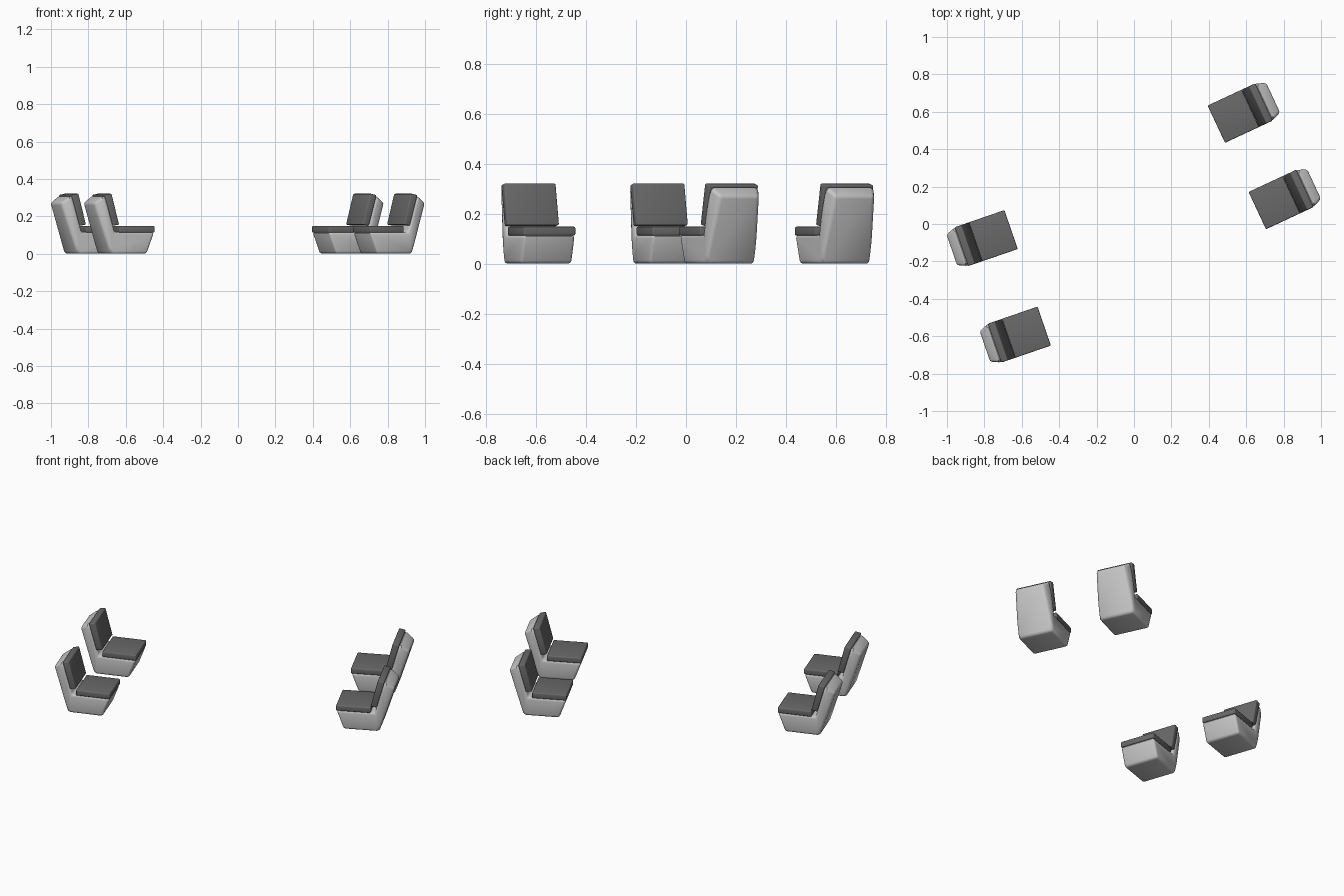
import bpy, bmesh, math
from mathutils import Matrix

if "Cube" in bpy.data.objects:
    bpy.data.objects.remove(bpy.data.objects["Cube"])

HALF = 0.11  # half width of a chair


def material(name, value):
    m = bpy.data.materials.new(name)
    m.diffuse_color = (value, value, value, 1)
    m.use_nodes = True
    m.node_tree.nodes["Principled BSDF"].inputs["Base Color"].default_value = m.diffuse_color
    return m


shell_grey = material("light grey shell", 0.56)
cushion_grey = material("dark grey cushion", 0.14)


def make_mesh(name, profile, mat, half=HALF, taper=None):
    """Extrude a side profile (forward, z) across the width.
    taper = (index, half width): that profile point is narrowed, with a fold."""
    bm = bmesh.new()
    n = len(profile)
    sides = []
    for sign in (1, -1):
        sides.append([bm.verts.new((x, sign * (taper[1] if taper and i == taper[0] else half), z))
                      for i, (x, z) in enumerate(profile)])
    for side in sides:
        if taper:
            k = taper[0]
            bm.faces.new([v for i, v in enumerate(side) if i != k])
            bm.faces.new([side[k - 1], side[k], side[(k + 1) % n]])
        else:
            bm.faces.new(side)
    for i in range(n):
        j = (i + 1) % n
        bm.faces.new((sides[0][i], sides[0][j], sides[1][j], sides[1][i]))
    bmesh.ops.recalc_face_normals(bm, faces=bm.faces[:])
    me = bpy.data.meshes.new(name)
    bm.to_mesh(me)
    bm.free()
    me.materials.append(mat)
    return me


# Chair parts in local space: origin at the front edge, facing +x
shell = make_mesh("chair_shell", [
    (-0.043, 0), (-0.25, 0), (-0.338, 0.272), (-0.278, 0.312),
    (-0.224, 0.115), (0, 0.115)], shell_grey, taper=(2, 0.086))
seat = make_mesh("seat_cushion", [
    (0.001, 0.113), (0.001, 0.148), (-0.2, 0.148), (-0.2, 0.113)], cushion_grey)
back = make_mesh("back_cushion", [
    (-0.2, 0.155), (-0.243, 0.322), (-0.281, 0.314), (-0.236, 0.150)], cushion_grey)

parts = [("shell", shell, 0.014), ("seat_cushion", seat, 0.006), ("back_cushion", back, 0.006)]

# Two facing rows: front edge centre and heading of each chair
chairs = [
    ("left_rear", -0.658, -0.030, 19),
    ("left_front", -0.481, -0.546, 19),
    ("right_rear", 0.441, 0.534, 205),
    ("right_front", 0.660, 0.072, 205),
]

for place, x, y, angle in chairs:
    for part, mesh, width in parts:
        ob = bpy.data.objects.new(f"{place}_{part}", mesh.copy())
        bpy.context.collection.objects.link(ob)
        ob.matrix_world = Matrix.Translation((x, y, 0)) @ Matrix.Rotation(math.radians(angle), 4, 'Z')
        # Rounded edges
        bev = ob.modifiers.new("rounding", 'BEVEL')
        bev.width = width
        bev.segments = 3
        bev.limit_method = 'ANGLE'
        bev.angle_limit = math.radians(18)
        bpy.ops.object.select_all(action='DESELECT')
        ob.select_set(True)
        bpy.context.view_layer.objects.active = ob
        bpy.ops.object.modifier_apply(modifier="rounding")
        bpy.ops.object.shade_smooth_by_angle(angle=math.radians(35))
